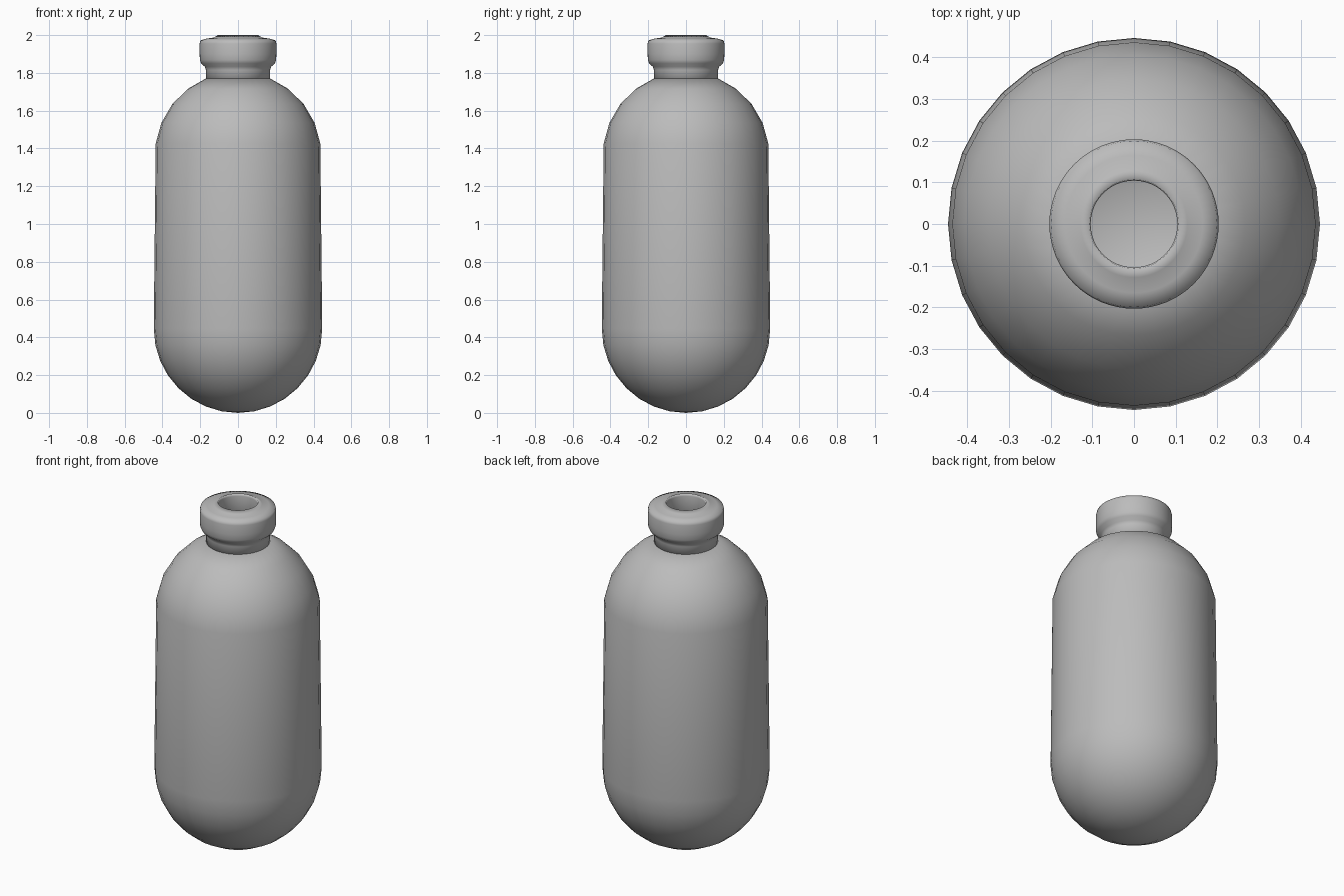
import bpy, bmesh, math

if "Cube" in bpy.data.objects:
    bpy.data.objects.remove(bpy.data.objects["Cube"], do_unlink=True)

grey = bpy.data.materials.new("plain grey")
grey.use_nodes = True
colour = (0.5, 0.5, 0.5, 1)
grey.diffuse_color = colour
grey.node_tree.nodes["Principled BSDF"].inputs["Base Color"].default_value = colour


def lathe(name, profile, sides):
    """Turn a (radius, height) profile around z into a smooth object."""
    bm = bmesh.new()
    verts = [bm.verts.new((r, 0, z)) for r, z in profile]
    edges = [bm.edges.new(pair) for pair in zip(verts, verts[1:])]
    bmesh.ops.spin(bm, geom=verts + edges, cent=(0, 0, 0), axis=(0, 0, 1),
                   angle=math.tau, steps=sides, use_merge=True)
    bmesh.ops.remove_doubles(bm, verts=bm.verts, dist=0.0001)
    bmesh.ops.recalc_face_normals(bm, faces=bm.faces)
    for face in bm.faces:
        face.smooth = True
    mesh = bpy.data.meshes.new(name)
    bm.to_mesh(mesh)
    bm.free()
    mesh.materials.append(grey)
    obj = bpy.data.objects.new(name, mesh)
    bpy.context.collection.objects.link(obj)
    return obj


def arc(radius, centre, start, end, steps):
    """Points on a circle about the axis, angles in degrees from the equator."""
    angles = [math.radians(start + (end - start) * i / steps) for i in range(steps + 1)]
    return [(max(0, radius * math.cos(a)), centre + radius * math.sin(a)) for a in angles]


# Body: round bottom, slightly tapered wall, domed shoulder, inner shell
outer = arc(0.446, 0.446, -90, 0, 8) + arc(0.44, 1.365, 8, 67.5, 4)
inner = arc(0.41, 1.365, 72, 0, 5) + arc(0.41, 0.446, 0, -90, 8)
lathe("bottle_body", outer + inner, 32)

# Neck: straight collar, flared lip, domed rim and open bore
neck = [(0.105, 1.74), (0.17, 1.74), (0.17, 1.815), (0.176, 1.833),
        (0.195, 1.85), (0.202, 1.868), (0.203, 1.9), (0.203, 1.955),
        (0.199, 1.972), (0.165, 1.982), (0.128, 1.987), (0.107, 2.0),
        (0.104, 1.985), (0.105, 1.74)]
lathe("bottle_neck", neck, 64)
